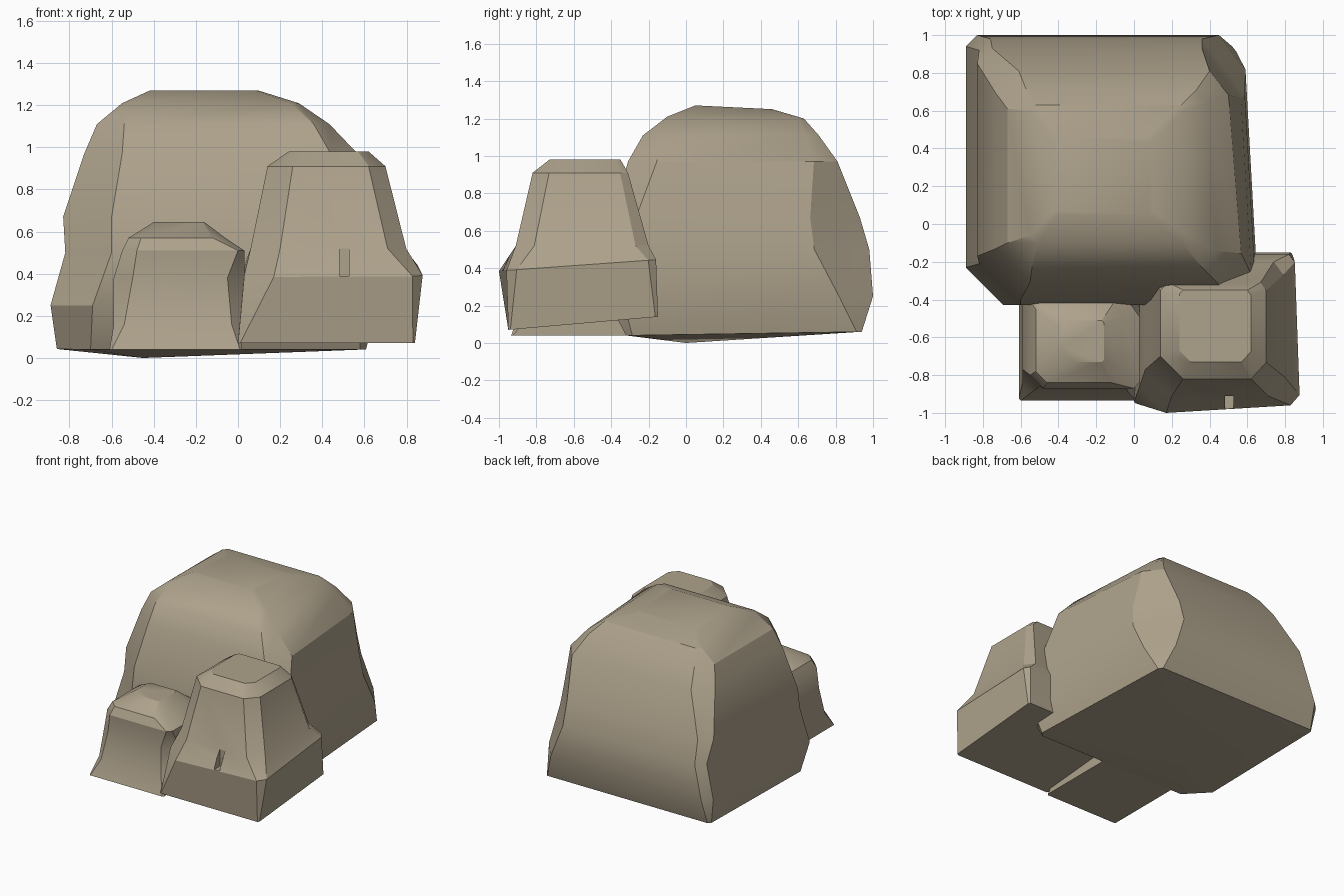
import bpy, bmesh, math

if "Cube" in bpy.data.objects:
    bpy.data.objects.remove(bpy.data.objects["Cube"])

stone = bpy.data.materials.new("stone")
stone.diffuse_color = (0.42, 0.36, 0.26, 1)
stone.use_nodes = True
stone.node_tree.nodes["Principled BSDF"].inputs["Base Color"].default_value = stone.diffuse_color


def ring(z, x0, x1, y0, y1, cuts, lift=0, taper=0, slant=0):
    """Chamfered rectangle; cuts = front-left, front-right, back-right, back-left.
    lift raises the back edge, taper pulls in the back of the right side,
    slant pushes back the right end of the front edge."""
    a, b, c, d = cuts
    pts = [(x0 + a, y0), (x1 - b, y0 + slant), (x1, y0 + slant + b * 1.1),
           (x1, y1 - c * 1.4), (x1 - c, y1), (x0 + d, y1), (x0, y1 - d), (x0, y0 + a)]
    out = []
    for x, y in pts:
        t = (y - y0) / (y1 - y0)
        if x > (x0 + x1) / 2:
            x -= taper * t
        out.append((x, y, z + lift * t))
    return out


def rock(name, layers, bottom=None, angle=28):
    """Loft a closed stone through stacked rings."""
    bm = bmesh.new()
    loops = [[bm.verts.new(p) for p in ring(*layer)] for layer in layers]
    for lo, hi in zip(loops, loops[1:]):
        for i in range(8):
            j = (i + 1) % 8
            bm.faces.new((lo[i], lo[j], hi[j], hi[i]))
    bm.faces.new(loops[-1])
    if bottom:
        c = bm.verts.new(bottom)
        for i in range(8):
            bm.faces.new((loops[0][(i + 1) % 8], loops[0][i], c))
    else:
        bm.faces.new(loops[0][::-1])
    bmesh.ops.recalc_face_normals(bm, faces=bm.faces[:])
    me = bpy.data.meshes.new(name)
    bm.to_mesh(me)
    bm.free()
    ob = bpy.data.objects.new(name, me)
    bpy.context.collection.objects.link(ob)
    me.materials.append(stone)
    bpy.ops.object.select_all(action='DESELECT')
    ob.select_set(True)
    bpy.context.view_layer.objects.active = ob
    bpy.ops.object.shade_smooth_by_angle(angle=math.radians(angle))
    return ob


# Large boulder at the back, its back-right corner broken away above the foot
rock("large_boulder", [
    (0.04, -0.86, 0.61, -0.32, 0.94, (.16, .03, .02, .02), .02, .07),
    (0.25, -0.89, 0.66, -0.43, 1.00, (.20, .08, .13, .06), 0, .08),
    (0.50, -0.82, 0.65, -0.43, 0.98, (.22, .09, .21, .06), 0, .08),
    (0.67, -0.83, 0.63, -0.40, 0.93, (.23, .12, .19, .08), 0, .08),
    (0.97, -0.73, 0.58, -0.31, 0.81, (.18, .14, .09, .12), 0, .09),
    (1.11, -0.67, 0.44, -0.23, 0.71, (.13, .08, .05, .10), 0, .06),
    (1.21, -0.55, 0.29, -0.10, 0.63, (.04, .04, .02, .03), -.01, .02),
    (1.27, -0.42, 0.10, 0.05, 0.46, (.02, .02, .02, .02), -.02, .01),
], bottom=(-0.45, 0.0, 0.0))

# Small rock, front left, with a flared foot and a sloping right shoulder
rock("small_rock", [
    (0.04, -0.61, 0.02, -0.935, -0.30, (.01, .01, .01, .01)),
    (0.16, -0.59, 0.02, -0.89, -0.34, (.05, .05, .03, .02)),
    (0.38, -0.59, 0.03, -0.86, -0.36, (.09, .08, .05, .03)),
    (0.51, -0.55, 0.03, -0.87, -0.38, (.07, .03, .08, .03)),
    (0.57, -0.52, -0.06, -0.84, -0.42, (.06, .06, .05, .03)),
    (0.645, -0.40, -0.16, -0.73, -0.51, (.08, .01, .01, .03)),
])

# Stepped rock, front right
stepped = rock("stepped_rock", [
    (0.07, 0.00, 0.84, -0.95, -0.15, (.01, .01, .01, .01), .07, 0),
    (0.385, 0.03, 0.88, -1.00, -0.16, (.14, .05, .03, .05), .06, .03, .04),
    (0.52, 0.06, 0.80, -0.91, -0.20, (.14, .09, .05, .06), 0, .01),
    (0.91, 0.14, 0.70, -0.82, -0.31, (.12, .08, .03, .04)),
    (0.98, 0.24, 0.62, -0.73, -0.35, (.06, .05, .02, .02)),
])

# Narrow crack in the sloping front ledge of the stepped rock
bpy.ops.mesh.primitive_cube_add(size=1, location=(0.505, -0.95, 0.455))
cutter = bpy.context.object
cutter.name = "crack_cutter"
cutter.scale = (0.045, 0.09, 0.13)
cutter.hide_render = True
cutter.display_type = 'WIRE'
mod = stepped.modifiers.new("crack", 'BOOLEAN')
mod.operation = 'DIFFERENCE'
mod.object = cutter
mod.solver = 'EXACT'
